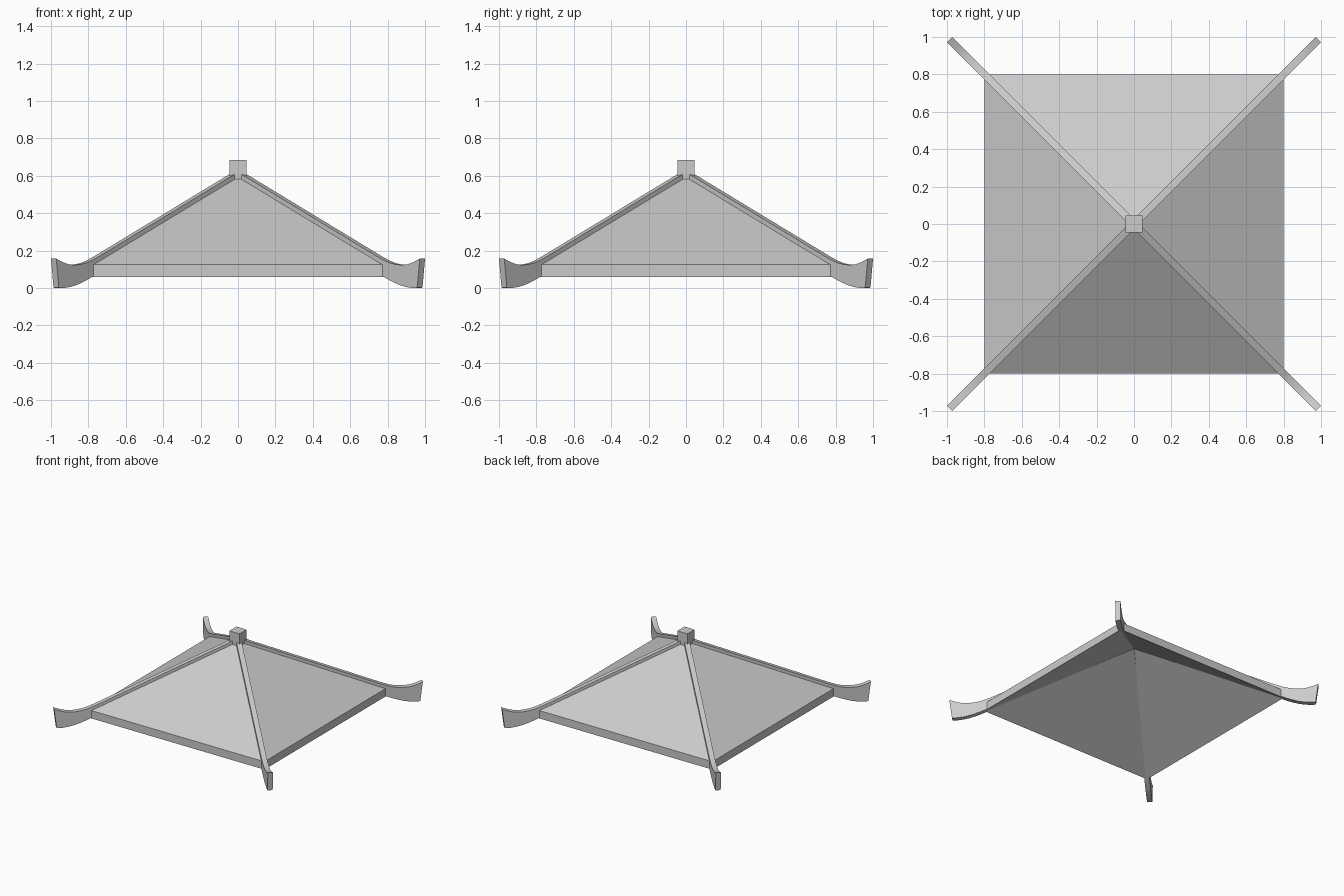
import bpy
import bmesh
import math
from mathutils import Vector

if "Cube" in bpy.data.objects:
    bpy.data.objects.remove(bpy.data.objects["Cube"])

HALF, EAVE, APEX, THICK = 0.8, 0.125, 0.61, 0.065


def make_object(name, verts, faces):
    mesh = bpy.data.meshes.new(name)
    mesh.from_pydata([tuple(v) for v in verts], [], faces)
    bm = bmesh.new()
    bm.from_mesh(mesh)
    bmesh.ops.recalc_face_normals(bm, faces=bm.faces)
    bm.to_mesh(mesh)
    bm.free()
    obj = bpy.data.objects.new(name, mesh)
    bpy.context.collection.objects.link(obj)
    return obj


# Hollow pyramid roof: upper skin, lower skin and the eave walls
corners = [(-HALF, -HALF), (HALF, -HALF), (HALF, HALF), (-HALF, HALF)]
verts = [(x, y, EAVE) for x, y in corners]
verts += [(x, y, EAVE - THICK) for x, y in corners]
verts += [(0, 0, APEX), (0, 0, APEX - THICK)]
faces = []
for i in range(4):
    j = (i + 1) % 4
    faces += [(i, j, 8), (j + 4, i + 4, 9), (i + 4, j + 4, j, i)]
make_object("roof_shell", verts, faces)

# Hip ridge profile: (distance along x and y, top z), (same, bottom z)
top = [(0.0, 0.628), (0.76, 0.167), (0.80, 0.145), (0.83, 0.133), (0.86, 0.126),
       (0.89, 0.123), (0.92, 0.127), (0.95, 0.138), (0.986, 0.157)]
bottom = [(0.0, 0.545), (0.79, 0.062), (0.82, 0.044), (0.85, 0.028), (0.88, 0.015),
          (0.91, 0.006), (0.94, 0.001), (0.957, 0.0), (0.972, 0.002)]
WIDTH = 0.04


def hip_ridge(name, angle):
    out = Vector((math.cos(angle), math.sin(angle), 0))
    side = Vector((-out.y, out.x, 0)) * WIDTH / 2
    verts = []
    for (ct, zt), (cb, zb) in zip(top, bottom):
        for c, z, s in ((ct, zt, 1), (ct, zt, -1), (cb, zb, -1), (cb, zb, 1)):
            verts.append(out * c * math.sqrt(2) + side * s + Vector((0, 0, z)))
    n = len(top)
    faces = [(0, 1, 2, 3), tuple(4 * (n - 1) + k for k in (3, 2, 1, 0))]
    for i in range(n - 1):
        for k in range(4):
            m = (k + 1) % 4
            faces.append((4 * i + k, 4 * i + m, 4 * i + 4 + m, 4 * i + 4 + k))
    obj = make_object(name, verts, faces)
    obj.data.shade_smooth()
    obj.data.set_sharp_from_angle(angle=math.radians(30))


# Four ridges with upturned tips
for i, name in enumerate(("back_right", "back_left", "front_left", "front_right")):
    hip_ridge("hip_ridge_" + name, math.radians(45 + 90 * i))

# Square finial block at the peak
bpy.ops.mesh.primitive_cube_add(size=1, location=(0, 0, 0.633))
finial = bpy.context.object
finial.name = "finial_block"
finial.scale = (0.092, 0.092, 0.106)
